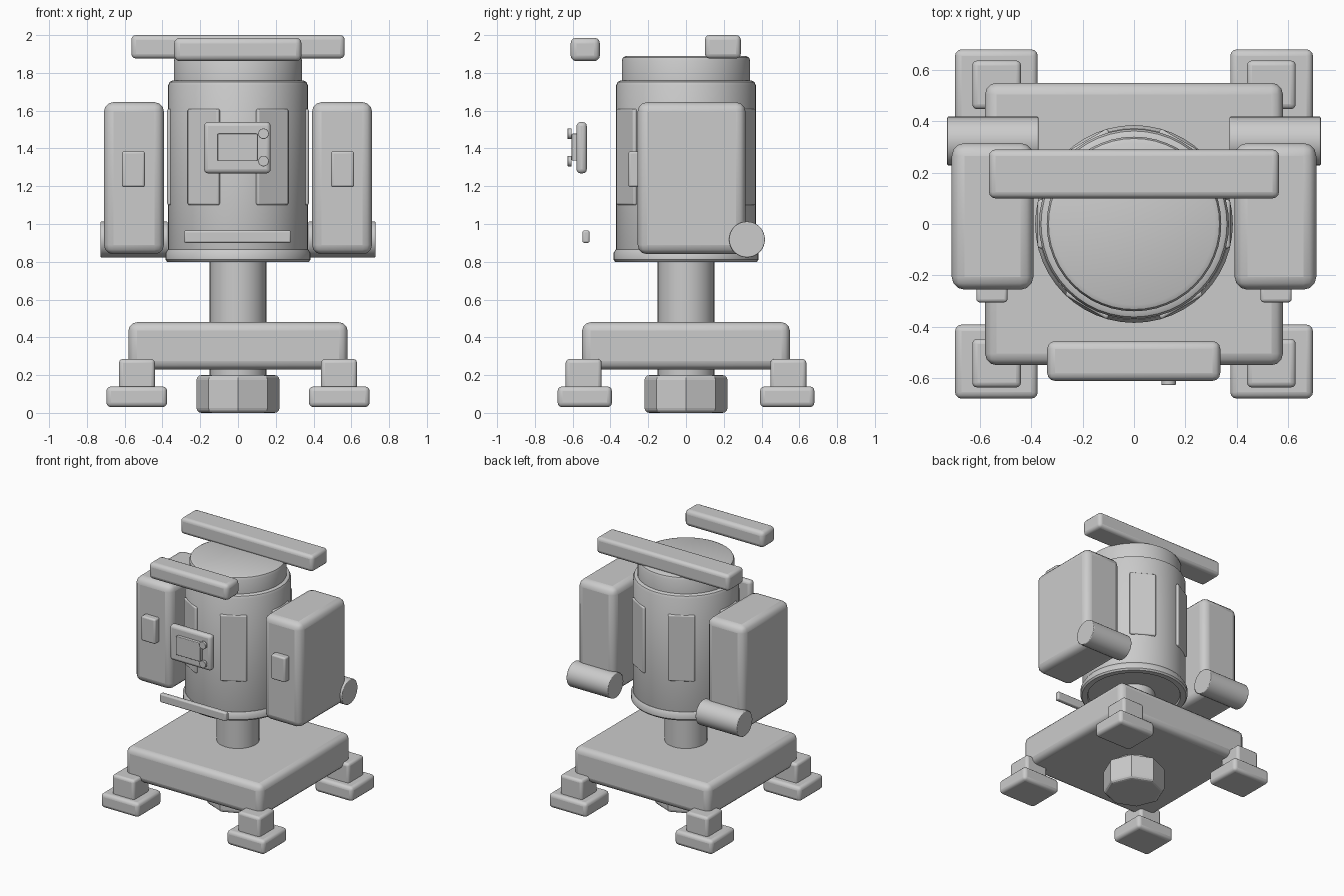
import bpy
import bmesh
from math import radians, sin, cos
from mathutils import Matrix

cube = bpy.data.objects.get("Cube")
if cube:
    bpy.data.objects.remove(cube, do_unlink=True)

# Single plain material
grey = bpy.data.materials.new("plain_grey")
grey.use_nodes = True
colour = (0.6, 0.6, 0.6, 1)
grey.diffuse_color = colour
grey.node_tree.nodes["Principled BSDF"].inputs["Base Color"].default_value = colour


def finish(name, bm, bevel=0, segments=3, smooth=True):
    """Turn a bmesh into an object with a bevel and smooth shading."""
    mesh = bpy.data.meshes.new(name)
    bmesh.ops.recalc_face_normals(bm, faces=bm.faces)
    bm.to_mesh(mesh)
    bm.free()
    mesh.materials.append(grey)
    obj = bpy.data.objects.new(name, mesh)
    bpy.context.collection.objects.link(obj)
    if bevel:
        mod = obj.modifiers.new("Bevel", "BEVEL")
        mod.width = bevel
        mod.segments = segments
        mod.limit_method = "ANGLE"
        mod.angle_limit = radians(50)
    if smooth:
        bpy.ops.object.select_all(action="DESELECT")
        obj.select_set(True)
        bpy.context.view_layer.objects.active = obj
        bpy.ops.object.shade_smooth_by_angle(angle=radians(35))
    return obj


def box(name, x, y, z, bevel):
    """Rounded box from its (low, high) range on each axis."""
    bm = bmesh.new()
    bmesh.ops.create_cube(bm, size=1)
    spans = (x, y, z)
    for v in bm.verts:
        v.co = [(a + b) / 2 + c * (b - a) for c, (a, b) in zip(v.co, spans)]
    return finish(name, bm, bevel)


def cylinder(name, centre, radius, depth, axis="Z", sides=32, bevel=0):
    bm = bmesh.new()
    bmesh.ops.create_cone(bm, cap_ends=True, segments=sides,
                          radius1=radius, radius2=radius, depth=depth)
    turn = {"Z": Matrix(), "X": Matrix.Rotation(radians(90), 4, "Y"),
            "Y": Matrix.Rotation(radians(90), 4, "X")}[axis]
    bm.transform(Matrix.Translation(centre) @ turn)
    return finish(name, bm, bevel, smooth=sides > 8)


def lathe(name, profile, sides=48):
    """Spin a (radius, height) profile about the vertical axis."""
    bm = bmesh.new()
    verts = [bm.verts.new((r, 0, z)) for r, z in profile]
    edges = [bm.edges.new(pair) for pair in zip(verts, verts[1:])]
    bmesh.ops.spin(bm, geom=verts + edges, axis=(0, 0, 1), cent=(0, 0, 0),
                   angle=radians(360), steps=sides)
    bmesh.ops.remove_doubles(bm, verts=bm.verts, dist=0.0005)
    return finish(name, bm)


def mirrored(span, side):
    return tuple(sorted(side * v for v in span))


# Base: plate, hub underneath and column
box("base_plate", (-0.58, 0.58), (-0.55, 0.55), (0.23, 0.48), 0.045)
cylinder("lower_hub", (0, 0, 0.1), 0.22, 0.2, sides=8, bevel=0.025)
cylinder("column", (0, 0, 0.5), 0.15, 0.64)

# Four feet
for sx, side in ((1, "left"), (-1, "right")):
    for sy, end in ((1, "back"), (-1, "front")):
        box(f"{end}_{side}_foot_pad", mirrored((0.375, 0.697), sx),
            mirrored((0.392, 0.68), sy), (0.03, 0.14), 0.025)
        box(f"{end}_{side}_foot_block", mirrored((0.44, 0.63), sx),
            mirrored((0.447, 0.637), sy), (0.1, 0.285), 0.02)

# Round body with bottom flange and lid
lathe("body", [(0, 0.815), (0.365, 0.815), (0.37, 0.83), (0.37, 1.735),
               (0.362, 1.752), (0.345, 1.76), (0, 1.76)])
lathe("bottom_flange", [(0.33, 0.815), (0.335, 0.8), (0.375, 0.8),
                        (0.385, 0.812), (0.385, 0.845), (0.372, 0.865),
                        (0.36, 0.865)])
lathe("lid", [(0, 1.74), (0.34, 1.74), (0.34, 1.865), (0.333, 1.882),
              (0.315, 1.89), (0, 1.89)])

# Six upright panels around the body
for i in range(6):
    a = radians(60 * i)
    panel = box(f"body_panel_{i + 1}", (0.345, 0.375), (-0.095, 0.095),
                (1.1, 1.61), 0.01)
    panel.rotation_euler.z = a

# Side cases with front badges and rear canisters
for s, side in ((1, "left"), (-1, "right")):
    box(f"{side}_case", mirrored((0.392, 0.71), s), (-0.256, 0.315),
        (0.84, 1.645), 0.05)
    box(f"{side}_badge", mirrored((0.493, 0.614), s), (-0.305, -0.24),
        (1.195, 1.385), 0.012)
    cylinder(f"{side}_canister", (s * 0.55, 0.323, 0.918), 0.095, 0.355,
             axis="X", bevel=0.005)

# Bars
box("rear_top_bar", (-0.565, 0.565), (0.1, 0.29), (1.876, 2.0), 0.025)
box("front_top_bar", (-0.338, 0.336), (-0.611, -0.456), (1.862, 1.986), 0.03)
box("front_lower_bar", (-0.285, 0.28), (-0.548, -0.511), (0.9, 0.966), 0.01)

# Control panel with screen and knobs
box("control_panel", (-0.18, 0.173), (-0.58, -0.525), (1.268, 1.54), 0.022)
box("screen", (-0.108, 0.103), (-0.605, -0.575), (1.335, 1.478), 0.005)
for z, level in ((1.478, "upper"), (1.333, "lower")):
    cylinder(f"{level}_knob", (0.135, -0.616, z), 0.028, 0.022, axis="Y",
             sides=24, bevel=0.003)
